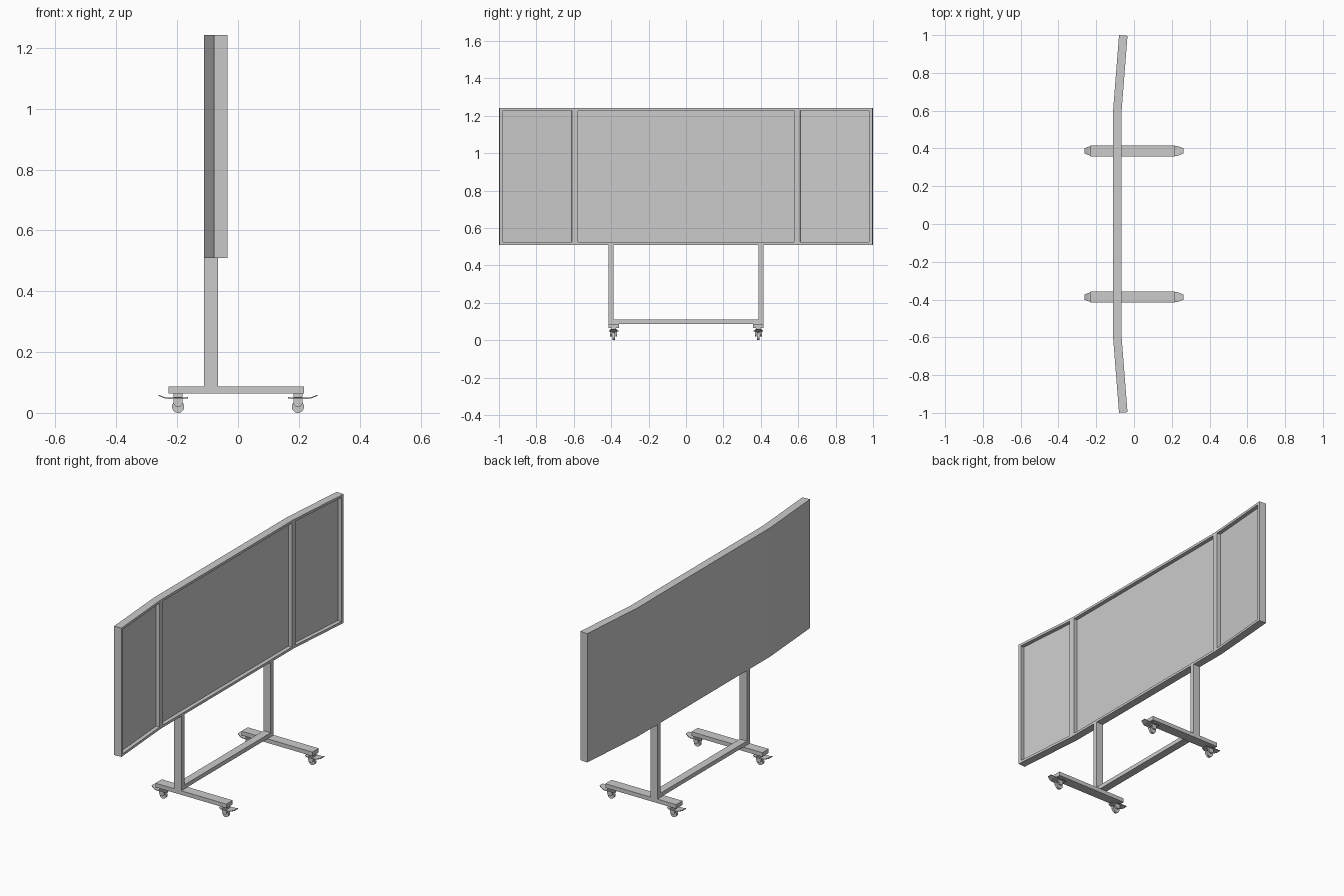
import bpy, bmesh, math
from mathutils import Matrix, Vector

if "Cube" in bpy.data.objects:
    bpy.data.objects.remove(bpy.data.objects["Cube"])


def finish(name, bm):
    bmesh.ops.recalc_face_normals(bm, faces=bm.faces)
    me = bpy.data.meshes.new(name)
    bm.to_mesh(me)
    bm.free()
    ob = bpy.data.objects.new(name, me)
    bpy.context.collection.objects.link(ob)
    return ob


def box_bm(lo, hi):
    bm = bmesh.new()
    bmesh.ops.create_cube(bm, size=1)
    for v in bm.verts:
        v.co = Vector([lo[i] if v.co[i] < 0 else hi[i] for i in range(3)])
    return bm


def box(name, lo, hi):
    return finish(name, box_bm(lo, hi))


def prism(name, pts, y0, y1):
    """Extrude an x-z outline along y."""
    bm = bmesh.new()
    f = bm.faces.new([bm.verts.new((x, y0, z)) for x, z in pts])
    r = bmesh.ops.extrude_face_region(bm, geom=[f])
    for v in r['geom']:
        if isinstance(v, bmesh.types.BMVert):
            v.co.y = y1
    return finish(name, bm)


def panel(name, y0, y1, side, top, depth):
    """Board with a recessed face on +x; x runs from 0 to the thickness."""
    bm = box_bm((0, y0, Z0), (T, y1, Z1))
    bm.normal_update()
    face = max(bm.faces, key=lambda f: f.normal.x)
    bmesh.ops.inset_individual(bm, faces=[face], thickness=0.005)
    cy, cz = (y0 + y1) / 2, (Z0 + Z1) / 2
    for v in face.verts:
        v.co.y = y0 + side if v.co.y < cy else y1 - side
        v.co.z = Z0 + top if v.co.z < cz else Z1 - top
    r = bmesh.ops.extrude_discrete_faces(bm, faces=[face])
    for v in r['faces'][0].verts:
        v.co.x -= depth
    return finish(name, bm)


Z0, Z1, T, BACK = 0.51, 1.242, 0.045, -0.111

# Central board and two angled wings
panel("centre_board", -0.597, 0.597, 0.02, 0.014, 0.022).location.x = BACK
L, A = 0.404, math.radians(4.5)
for s, side in ((1, "left"), (-1, "right")):
    w = panel(side + "_wing_board", min(0, s * L), max(0, s * L), 0.017, 0.014, 0.022)
    w.location = (BACK, s * 0.597, 0)
    w.rotation_euler.z = -s * A

# Lower cross rail
box("cross_rail", (BACK, -0.388, 0.087), (-0.066, 0.388, 0.11))

for s, side in ((1, "left"), (-1, "right")):
    # Upright posts and feet
    ya, yb = sorted((s * 0.388, s * 0.415))
    box(side + "_post", (BACK, ya, 0.087), (-0.066, yb, Z0))
    ya, yb = sorted((s * 0.358, s * 0.415))
    box(side + "_foot", (-0.229, ya, 0.064), (0.217, yb, 0.087))

    for d, end in ((1, "front"), (-1, "rear")):
        cx, cy = d * 0.197, s * 0.387
        tag = f"{side}_{end}_caster"
        # Wheel
        bm = bmesh.new()
        bmesh.ops.create_cone(bm, cap_ends=True, segments=28, radius1=0.02, radius2=0.02, depth=0.014,
                              matrix=Matrix.Translation((cx, cy, 0.02)) @ Matrix.Rotation(math.pi / 2, 4, 'X'))
        wheel = finish(tag + "_wheel", bm)
        # Fork cheeks with rounded lower end, joined by a crown
        r = 0.015
        outline = [(cx + r, 0.05), (cx - r, 0.05)]
        outline += [(cx - r * math.cos(t * math.pi / 10), 0.034 - r * math.sin(t * math.pi / 10)) for t in range(11)]
        for k in (-1, 1):
            y0, y1 = sorted((cy + k * 0.009, cy + k * 0.018))
            prism(f"{tag}_cheek_{'inner' if k * s < 0 else 'outer'}", outline, y0, y1)
        box(tag + "_crown", (cx - r, cy - 0.018, 0.042), (cx + r, cy + 0.018, 0.053))
        # Stem
        box(tag + "_stem", (cx - r, cy - 0.012, 0.05), (cx + r, cy + 0.012, 0.066))
        # Brake pedal: tapered strip curling up at the outer tip
        rows = [(0.164, 0.048, 0.018), (0.18, 0.046, 0.026), (0.229, 0.046, 0.026),
                (0.242, 0.048, 0.022), (0.262, 0.056, 0.014)]
        bm = bmesh.new()
        rings = [[bm.verts.new((d * x, cy + k * w, z + h)) for k, h in ((-1, 0), (1, 0), (1, 0.004), (-1, 0.004))]
                 for x, z, w in rows]
        for a, b in zip(rings, rings[1:]):
            for i in range(4):
                j = (i + 1) % 4
                bm.faces.new((a[i], a[j], b[j], b[i]))
        bm.faces.new(rings[0])
        bm.faces.new(rings[-1])
        finish(tag + "_brake_pedal", bm)
        # Smooth wheel rim
        bpy.ops.object.select_all(action='DESELECT')
        wheel.select_set(True)
        bpy.context.view_layer.objects.active = wheel
        bpy.ops.object.shade_smooth_by_angle(angle=math.radians(35))
